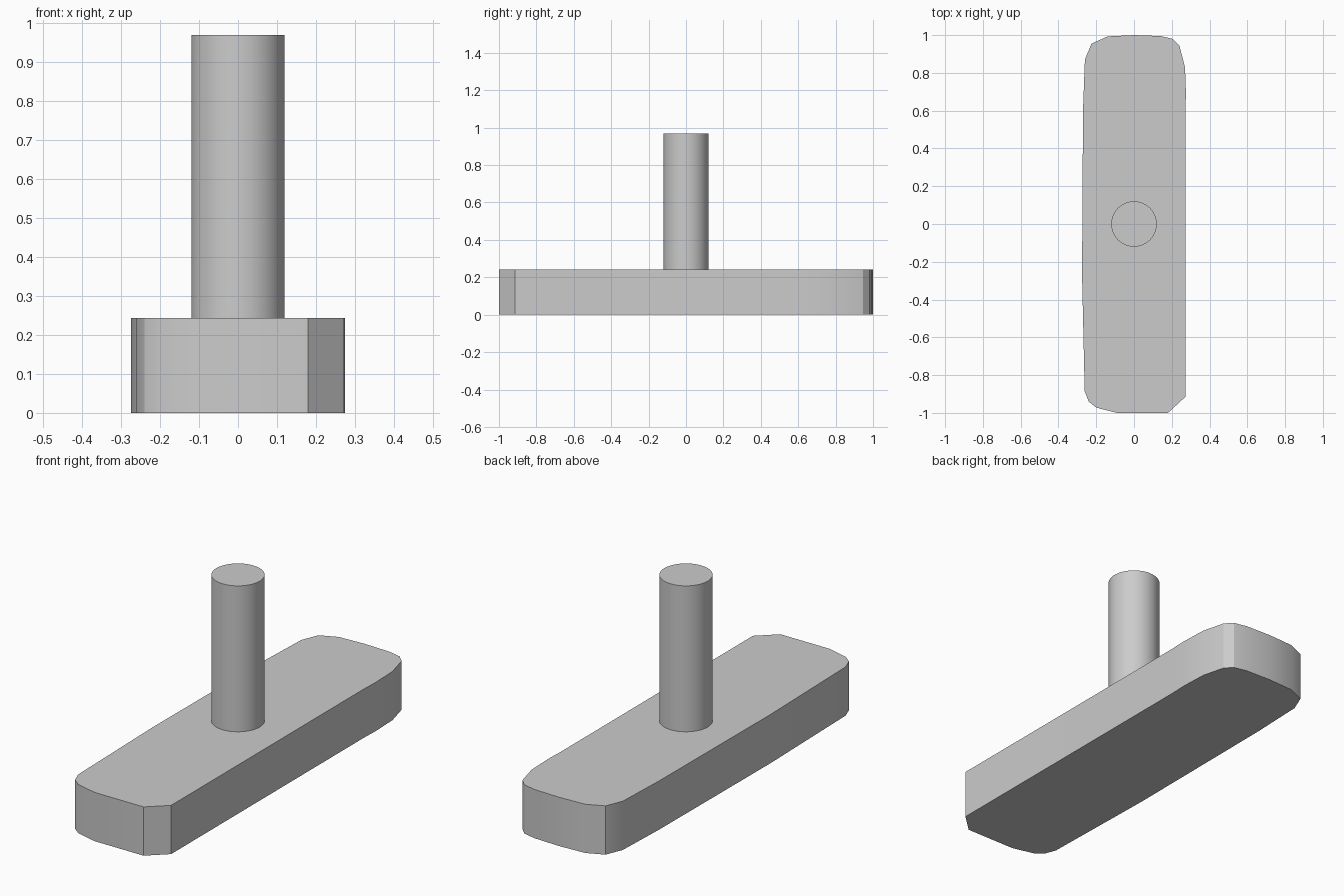
import bpy
import bmesh
import math

cube = bpy.data.objects.get("Cube")
if cube:
    bpy.data.objects.remove(cube, do_unlink=True)

BASE_TOP = 0.243
STEM_TOP = 0.97
STEM_RADIUS = 0.12

grey = bpy.data.materials.new("plain_grey")
grey.use_nodes = True
colour = (0.6, 0.6, 0.6, 1)
grey.diffuse_color = colour
grey.node_tree.nodes["Principled BSDF"].inputs["Base Color"].default_value = colour


def extrude_outline(name, outline, bottom, top):
    """Make a closed solid from a flat outline, smooth except at sharp corners."""
    bm = bmesh.new()
    floor = bm.faces.new([bm.verts.new((x, y, bottom)) for x, y in outline])
    walls = bmesh.ops.extrude_face_region(bm, geom=[floor], use_keep_orig=True)
    raised = [v for v in walls["geom"] if isinstance(v, bmesh.types.BMVert)]
    bmesh.ops.translate(bm, verts=raised, vec=(0, 0, top - bottom))
    bmesh.ops.recalc_face_normals(bm, faces=bm.faces[:])
    mesh = bpy.data.meshes.new(name)
    bm.to_mesh(mesh)
    bm.free()
    mesh.materials.append(grey)
    obj = bpy.data.objects.new(name, mesh)
    bpy.context.collection.objects.link(obj)
    bpy.ops.object.select_all(action="DESELECT")
    obj.select_set(True)
    bpy.context.view_layer.objects.active = obj
    bpy.ops.object.shade_smooth_by_angle(angle=math.radians(30))
    return obj


# Long slab with uneven rounded ends and one chamfered front corner
slab_outline = [
    (-0.09, -1.0), (0.18, -1.0), (0.272, -0.915), (0.272, 0.6),
    (0.275, 0.69), (0.27, 0.83), (0.24, 0.945), (0.205, 0.98),
    (0.14, 0.995), (0.0, 1.0), (-0.14, 0.993), (-0.225, 0.955),
    (-0.26, 0.87), (-0.27, 0.6), (-0.275, -0.27), (-0.261, -0.885),
    (-0.24, -0.94), (-0.2, -0.972),
]
extrude_outline("base_slab", slab_outline, 0, BASE_TOP)

# Round upright stem standing on the slab
sides = 64
circle = [(STEM_RADIUS * math.cos(math.tau * i / sides),
           STEM_RADIUS * math.sin(math.tau * i / sides)) for i in range(sides)]
extrude_outline("upright_stem", circle, BASE_TOP, STEM_TOP)
